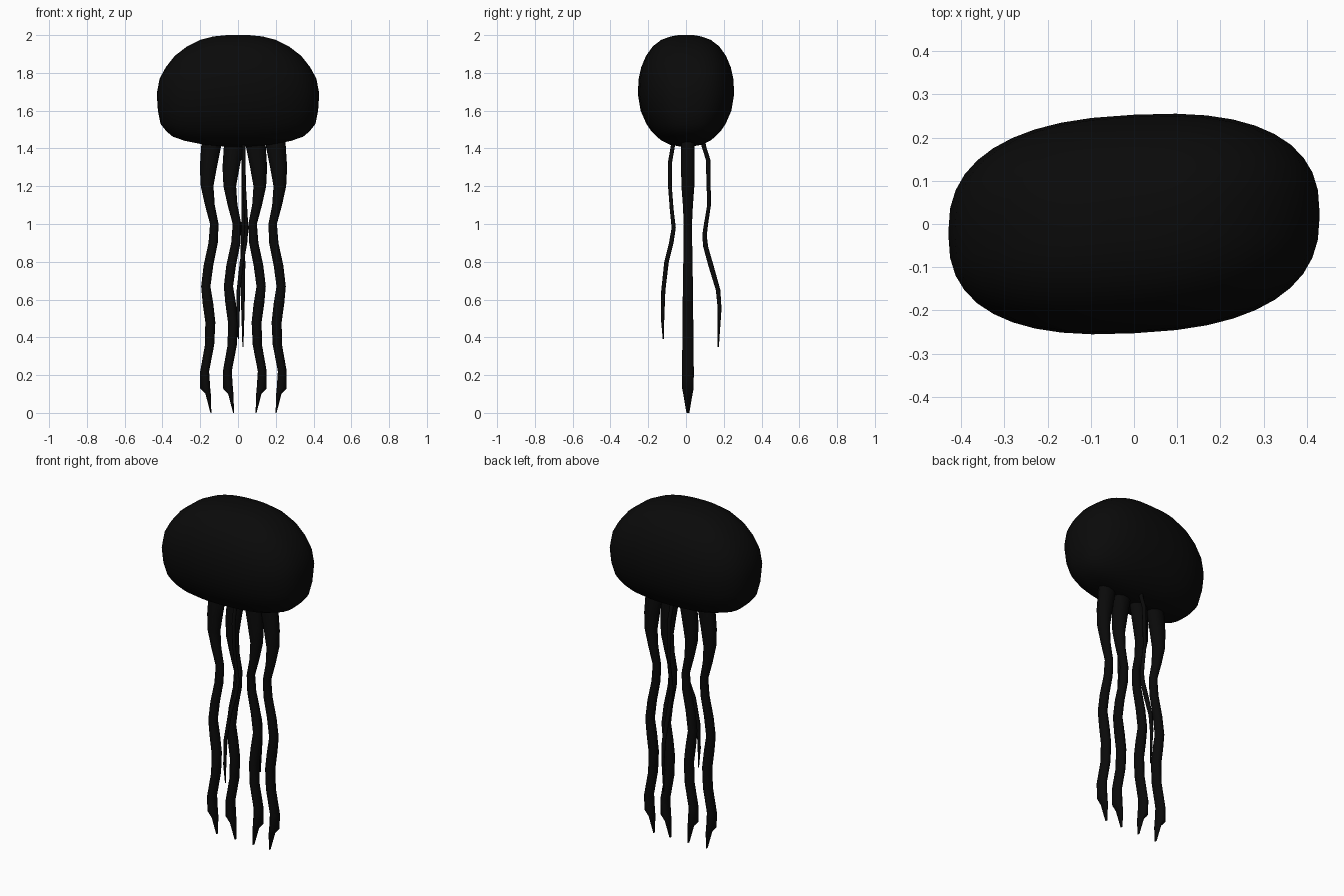
import bpy, bmesh, math

black = bpy.data.materials.new("black")
black.diffuse_color = (0.003, 0.003, 0.003, 1)


def loft(name, rings, sides, power=2.0, shear=0.0):
    """Skin stacked rings (z, centre x, centre y, half x, half y) and cap the ends."""
    bm = bmesh.new()
    loops = []
    for z, cx, cy, hx, hy in rings:
        loop = []
        for i in range(sides):
            a = 2 * math.pi * i / sides
            c, s = math.cos(a), math.sin(a)
            x = math.copysign(abs(c) ** (2 / power), c) * hx
            y = math.copysign(abs(s) ** (2 / power), s) * hy
            loop.append(bm.verts.new((cx + x, cy + y + shear * x, z)))
        loops.append(loop)
    for a, b in zip(loops, loops[1:]):
        for i in range(sides):
            j = (i + 1) % sides
            bm.faces.new((a[i], a[j], b[j], b[i]))
    bm.faces.new(loops[0])
    bm.faces.new(loops[-1])
    bmesh.ops.recalc_face_normals(bm, faces=bm.faces)
    mesh = bpy.data.meshes.new(name)
    bm.to_mesh(mesh)
    bm.free()
    mesh.materials.append(black)
    for p in mesh.polygons:
        p.use_smooth = True
    obj = bpy.data.objects.new(name, mesh)
    bpy.context.collection.objects.link(obj)
    return obj


# Bell: height, half width, half depth
bell = [(1.41, 0.07, 0.03), (1.42, 0.18, 0.085), (1.44, 0.28, 0.125),
        (1.462, 0.345, 0.152), (1.49, 0.378, 0.18), (1.53, 0.41, 0.207),
        (1.6, 0.424, 0.238), (1.69, 0.43, 0.253), (1.77, 0.415, 0.248),
        (1.83, 0.382, 0.235), (1.89, 0.335, 0.21), (1.94, 0.27, 0.175),
        (1.975, 0.2, 0.13), (1.993, 0.13, 0.08), (2.0, 0.06, 0.04)]
loft("bell", [(z, 0, 0, hx, hy) for z, hx, hy in bell], 40, 2.5, 0.05)

# Long arms: height, left edge, right edge, half depth
arm = [(1.5, -0.185, -0.09, 0.034), (1.41, -0.195, -0.09, 0.037),
       (1.3, -0.202, -0.112, 0.038), (1.2, -0.197, -0.13, 0.036),
       (1.1, -0.175, -0.123, 0.028), (1.0, -0.148, -0.103, 0.023),
       (0.9, -0.156, -0.107, 0.024), (0.78, -0.182, -0.131, 0.026),
       (0.67, -0.195, -0.146, 0.028), (0.58, -0.187, -0.131, 0.029),
       (0.48, -0.173, -0.12, 0.03), (0.36, -0.175, -0.126, 0.031),
       (0.22, -0.2, -0.153, 0.033), (0.13, -0.2, -0.147, 0.032),
       (0.1, -0.172, -0.144, 0.026), (0.0, -0.146, -0.141, 0.008)]
places = [("outer_left", 1, 0), ("inner_left", 1, 0.12),
          ("inner_right", -1, -0.048), ("outer_right", -1, 0.058)]
for label, side, shift in places:
    loft(label + "_arm",
         [(z, side * (l + r) / 2 + shift, 0.01, (r - l) / 2, hy) for z, l, r, hy in arm], 10)

# Thin tentacles in front and behind: height, x, y, half thickness
front = [(1.5, 0.03, -0.06, 0.011), (1.41, 0.03, -0.07, 0.011), (1.33, 0.03, -0.084, 0.011),
         (1.2, 0.033, -0.085, 0.01), (1.08, 0.04, -0.076, 0.01), (0.98, 0.045, -0.065, 0.011),
         (0.9, 0.038, -0.078, 0.012), (0.8, 0.02, -0.103, 0.012), (0.65, 0.003, -0.12, 0.011),
         (0.5, 0.0, -0.124, 0.009), (0.39, 0.002, -0.12, 0.003)]
back = [(1.5, 0.028, 0.08, 0.012), (1.41, 0.028, 0.095, 0.012), (1.34, 0.028, 0.117, 0.012),
        (1.1, 0.027, 0.122, 0.01), (1.0, 0.027, 0.106, 0.011), (0.94, 0.027, 0.098, 0.012),
        (0.88, 0.026, 0.104, 0.013), (0.78, 0.026, 0.132, 0.014), (0.65, 0.026, 0.17, 0.012),
        (0.55, 0.026, 0.178, 0.01), (0.35, 0.026, 0.171, 0.003)]
for name, path in (("front_tentacle", front), ("back_tentacle", back)):
    loft(name, [(z, x, y, t * 0.9, t) for z, x, y, t in path], 8)
